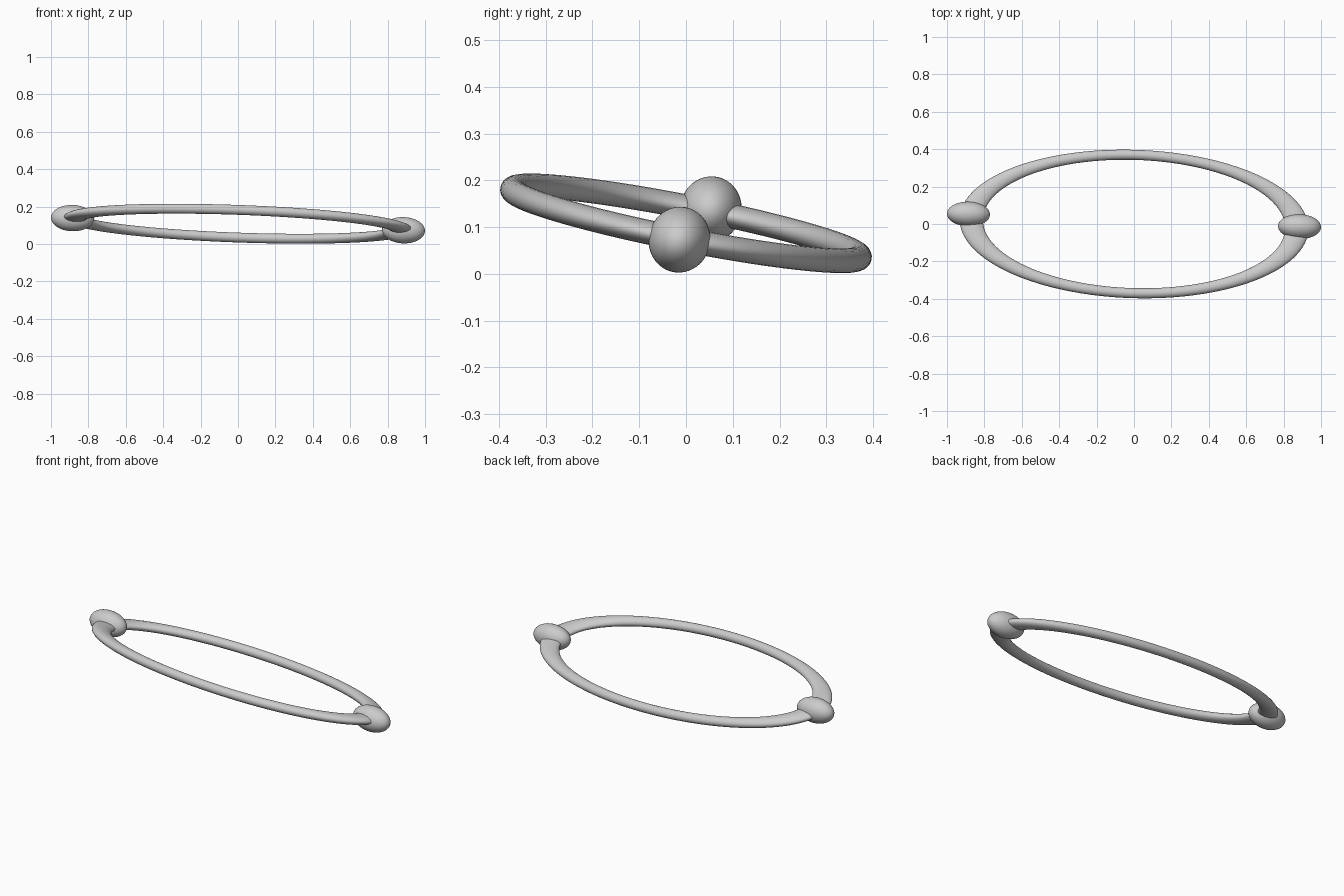
import bpy
from mathutils import Matrix, Vector

if "Cube" in bpy.data.objects:
    bpy.data.objects.remove(bpy.data.objects["Cube"])

# Shared tilted frame: long axis along x, ring plane sloping down toward +x and +y
normal = Vector((0.041, 0.2, 1.0)).normalized()
long_axis = Vector((1.0, -0.03, -0.035))
long_axis = (long_axis - normal * long_axis.dot(normal)).normalized()
short_axis = normal.cross(long_axis)
tilt = Matrix((long_axis, short_axis, normal)).transposed().to_4x4()


def place(name, centre, scale):
    obj = bpy.context.object
    obj.name = name
    obj.matrix_world = Matrix.Translation(centre) @ tilt @ Matrix.Diagonal((*scale, 1.0))
    bpy.ops.object.shade_smooth()
    return obj


# Oval ring: a torus stretched along its long axis
bpy.ops.mesh.primitive_torus_add(major_radius=0.377, minor_radius=0.027,
                                 major_segments=128, minor_segments=24)
place("oval_ring", (0, 0, 0.108), (2.31, 1.0, 0.97))

# Egg-shaped beads at both ends of the ring
for name, centre in (("right_bead", (0.885, -0.014, 0.073)),
                     ("left_bead", (-0.885, 0.053, 0.138))):
    bpy.ops.mesh.primitive_uv_sphere_add(segments=48, ring_count=24, radius=1.0)
    place(name, centre, (0.115, 0.066, 0.0705))
